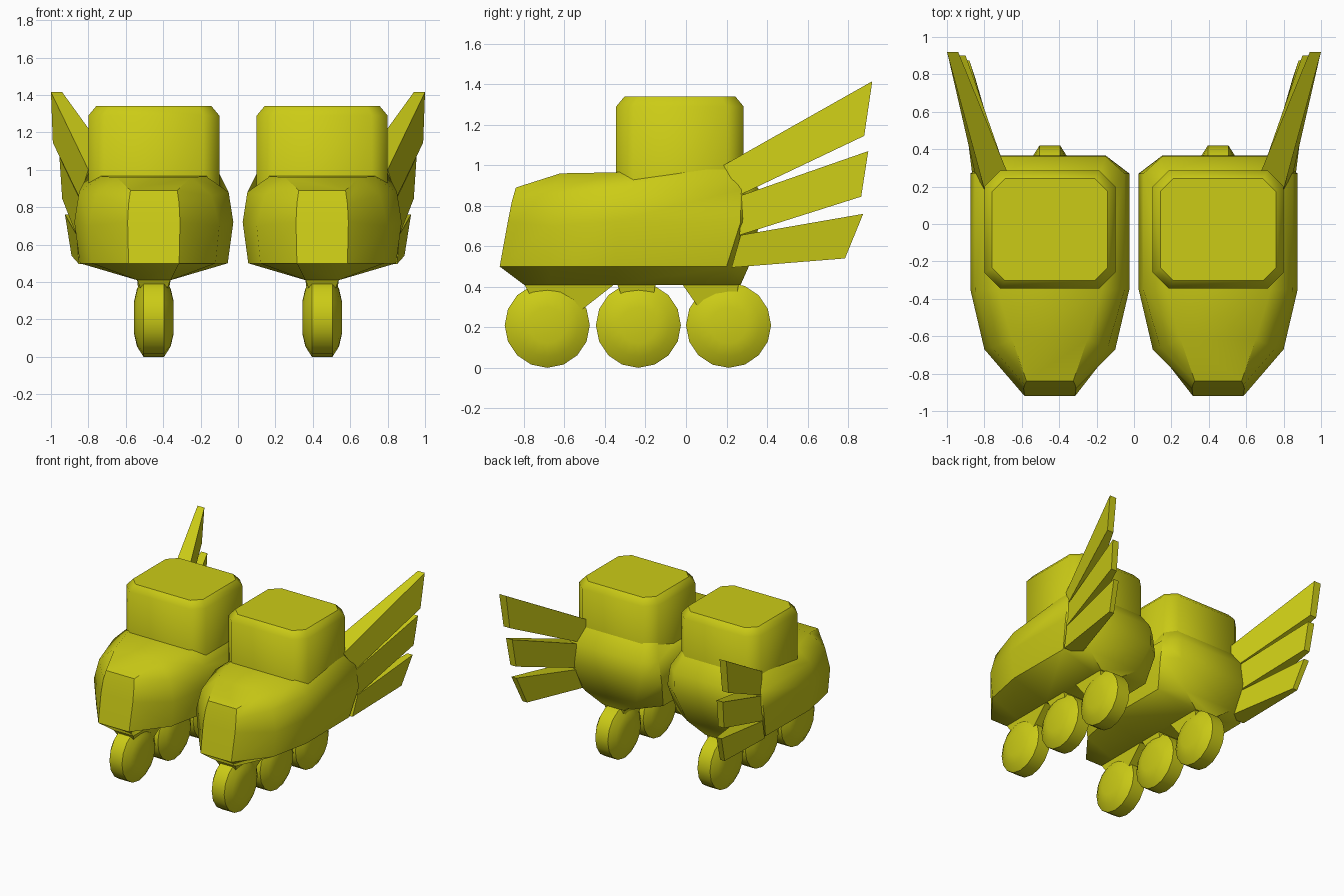
import bpy, bmesh, math

if "Cube" in bpy.data.objects:
    bpy.data.objects.remove(bpy.data.objects["Cube"])

CX = 0.45  # centre line of each boot
mat = bpy.data.materials.new("olive yellow")
mat.diffuse_color = (0.6, 0.6, 0.008, 1)
mat.use_nodes = True
mat.node_tree.nodes["Principled BSDF"].inputs["Base Color"].default_value = mat.diffuse_color


def make(name, verts, faces, side, smooth=None):
    """Mesh object from right-hand coordinates; side=-1 mirrors it across x=0."""
    me = bpy.data.meshes.new(name)
    me.from_pydata([(x * side, y, z) for x, y, z in verts], [], faces)
    bm = bmesh.new()
    bm.from_mesh(me)
    bmesh.ops.recalc_face_normals(bm, faces=bm.faces)
    bm.to_mesh(me)
    bm.free()
    me.materials.append(mat)
    ob = bpy.data.objects.new(name, me)
    bpy.context.collection.objects.link(ob)
    if smooth:
        bpy.ops.object.select_all(action='DESELECT')
        ob.select_set(True)
        bpy.context.view_layer.objects.active = ob
        bpy.ops.object.shade_smooth_by_angle(angle=math.radians(smooth))
    return ob


def loft(rings):
    """Skin closed rings of equal length, without caps."""
    n = len(rings[0])
    verts = [p for r in rings for p in r]
    faces = [(k * n + i, k * n + (i + 1) % n, (k + 1) * n + (i + 1) % n, (k + 1) * n + i)
             for k in range(len(rings) - 1) for i in range(n)]
    return verts, faces


def foot(side):
    # half sections from toe to heel: (half width, y, z), bottom to top
    secs = [
        [(.09, -.80, .41), (.135, -.92, .50), (.14, -.88, .72), (.135, -.86, .82), (.125, -.84, .89)],
        [(.09, -.67, .41), (.33, -.67, .50), (.35, -.67, .70), (.31, -.66, .86), (.20, -.62, .96)],
        [(.09, -.35, .41), (.395, -.35, .50), (.425, -.35, .72), (.40, -.35, .88), (.28, -.35, .965)],
        [(.09, .20, .41), (.39, .20, .50), (.425, .27, .72), (.40, .27, .88), (.34, .20, 1.0)],
        [(.09, .27, .41), (.22, .31, .50), (.30, .365, .72), (.30, .36, .88), (.27, .28, 1.0)],
    ]
    rings = [[(CX + w, y, z) for w, y, z in s] + [(CX - w, y, z) for w, y, z in reversed(s)]
             for s in secs]
    verts, faces = loft(rings)
    for base in (0, 40):  # toe and heel caps as quad strips
        faces += [(base + i, base + i + 1, base + 8 - i, base + 9 - i) for i in range(4)]
    make("boot_foot", verts, faces, side, 42)


def shaft(side):
    # octagonal ankle tube with a chamfered lid
    def octagon(z, d):
        x, y, c = .35 - d, .315 - d, .085 - d * .4
        pts = [(x, y - c), (x - c, y), (c - x, y), (-x, y - c),
               (-x, c - y), (c - x, -y), (x - c, -y), (x, c - y)]
        return [(CX + a, b - .03, z) for a, b in pts]
    verts, faces = loft([octagon(.85, 0), octagon(1.29, 0), octagon(1.34, .042)])
    faces += [tuple(range(8)), tuple(range(16, 24))]
    make("boot_shaft", verts, faces, side, 46)


def prism(name, outline, side):
    # bracket: side outline of (y, z), tapering towards the wheel
    n = len(outline)
    verts = [(CX + s * (.09 if z > .4 else .07), y, z) for s in (-1, 1) for y, z in outline]
    faces = [tuple(range(n)), tuple(range(n, 2 * n))]
    faces += [(i, (i + 1) % n, (i + 1) % n + n, i + n) for i in range(n)]
    make(name, verts, faces, side)


def wheel(yc, side, n=16):
    # lathe of a bevelled disc about the x axis
    prof = [(-.105, .09), (-.09, .155), (-.055, .21), (.055, .21), (.09, .155), (.105, .09)]
    rings = [[(CX + x, yc + r * math.sin(2 * math.pi * i / n), .21 + r * math.cos(2 * math.pi * i / n))
              for i in range(n)] for x, r in prof]
    verts, faces = loft(rings)
    faces += [tuple(range(n)), tuple(range(5 * n, 6 * n))]
    make("wheel", verts, faces, side, 35)


def feather(corners, side):
    # four corners: (y, z, outer x, inner x)
    verts = [(o, y, z) for y, z, o, i in corners] + [(i, y, z) for y, z, o, i in corners]
    faces = [(0, 1, 2, 3), (4, 5, 6, 7)] + [(i, (i + 1) % 4, (i + 1) % 4 + 4, i + 4) for i in range(4)]
    make("wing_feather", verts, faces, side)


BRACKETS = [
    [(-.80, .415), (-.35, .415), (-.51, .29), (-.68, .25), (-.77, .36)],
    [(-.34, .415), (-.15, .415), (-.16, .36), (-.235, .25), (-.32, .36)],
    [(-.02, .415), (.26, .415), (.25, .35), (.20, .25), (.06, .30)],
]
FEATHERS = [
    [(.185, 1.0, .80, .64), (.92, 1.415, 1.0, .94), (.88, 1.145, .99, .935), (.27, .855, .85, .68)],
    [(.27, .85, .85, .68), (.90, 1.07, .955, .90), (.865, .845, .94, .89), (.265, .655, .865, .70)],
    [(.27, .655, .865, .70), (.875, .76, .925, .88), (.785, .54, .89, .85), (.225, .495, .85, .70)],
]

for side in (1, -1):
    foot(side)
    shaft(side)
    for outline in BRACKETS:
        prism("wheel_bracket", outline, side)
    for yc in (-.685, -.235, .21):
        wheel(yc, side)
    for corners in FEATHERS:
        feather(corners, side)
